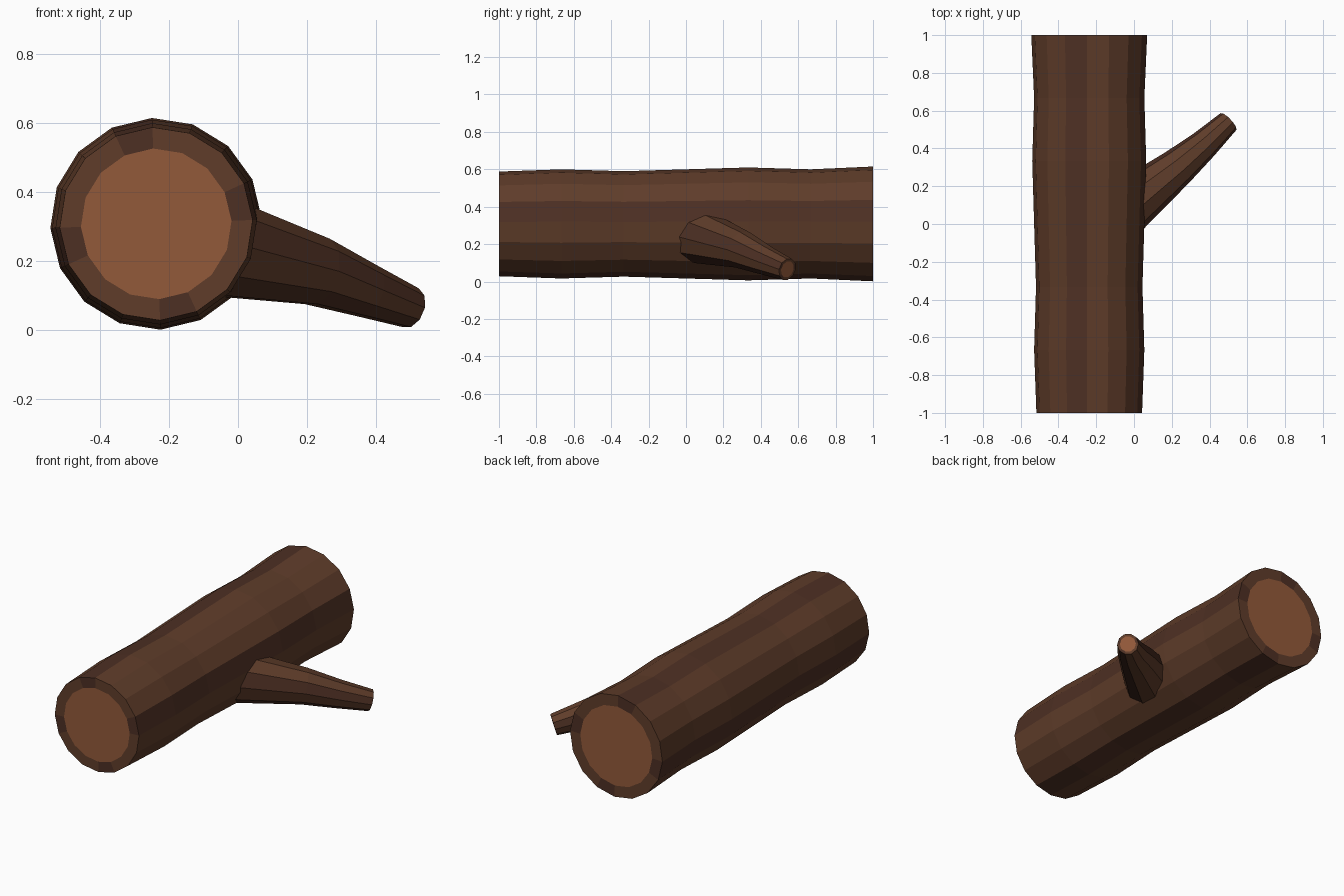
import bpy, bmesh, math
from mathutils import Vector

if "Cube" in bpy.data.objects:
    bpy.data.objects.remove(bpy.data.objects["Cube"])


def material(name, rgb):
    m = bpy.data.materials.new(name)
    m.diffuse_color = (*rgb, 1)
    m.use_nodes = True
    m.node_tree.nodes["Principled BSDF"].inputs["Base Color"].default_value = m.diffuse_color
    return m


BARK = material("bark", (0.115, 0.046, 0.023))
DARK = material("dark_bark", (0.075, 0.029, 0.017))
WOOD = material("cut_wood", (0.29, 0.10, 0.042))


def log(name, path, sides, turn, inner, capped_start=True):
    """Sweep flat-sided rings (centre, radius) and close the ends with a bark rim and a wood disc."""
    bm = bmesh.new()
    pts = [Vector(p) for p, r in path]

    def ring(k, scale=1):
        t = (pts[min(k + 1, len(pts) - 1)] - pts[max(k - 1, 0)]).normalized()
        u = t.cross(Vector((0, 0, 1))).normalized()
        v = u.cross(t)
        r = path[k][1] * scale
        angles = [turn + math.tau * i / sides for i in range(sides)]
        return [bm.verts.new(pts[k] + r * (math.cos(a) * u + math.sin(a) * v)) for a in angles]

    def bridge(a, b):
        for i in range(sides):
            j = (i + 1) % sides
            f = bm.faces.new((a[i], a[j], b[j], b[i]))
            f.material_index = 1 if i % 4 == 0 else 0

    rings = [ring(k) for k in range(len(path))]
    for a, b in zip(rings, rings[1:]):
        bridge(a, b)
    # sawn ends
    for k in ([0] if capped_start else []) + [len(path) - 1]:
        disc = ring(k, inner)
        bridge(rings[k], disc)
        bm.faces.new(disc).material_index = 2
    bmesh.ops.recalc_face_normals(bm, faces=bm.faces)
    mesh = bpy.data.meshes.new(name)
    bm.to_mesh(mesh)
    bm.free()
    for m in (BARK, DARK, WOOD):
        mesh.materials.append(m)
    ob = bpy.data.objects.new(name, mesh)
    bpy.context.collection.objects.link(ob)
    return ob


# trunk lying along y, slightly wavy
radii = [0.28, 0.292, 0.282, 0.292, 0.302, 0.292, 0.307]
trunk = [((-0.237, -1 + i / 3, 0.308), r) for i, r in enumerate(radii)]
log("trunk", trunk, 16, math.radians(2.3), 0.78)

# tapering side branch, its base hidden inside the trunk
branch = [((-0.10, 0.04, 0.25), 0.155), ((0.23, 0.30, 0.17), 0.102),
          ((0.37, 0.42, 0.115), 0.08), ((0.50, 0.542, 0.065), 0.061)]
log("branch", branch, 10, 0, 0.75, capped_start=False)
